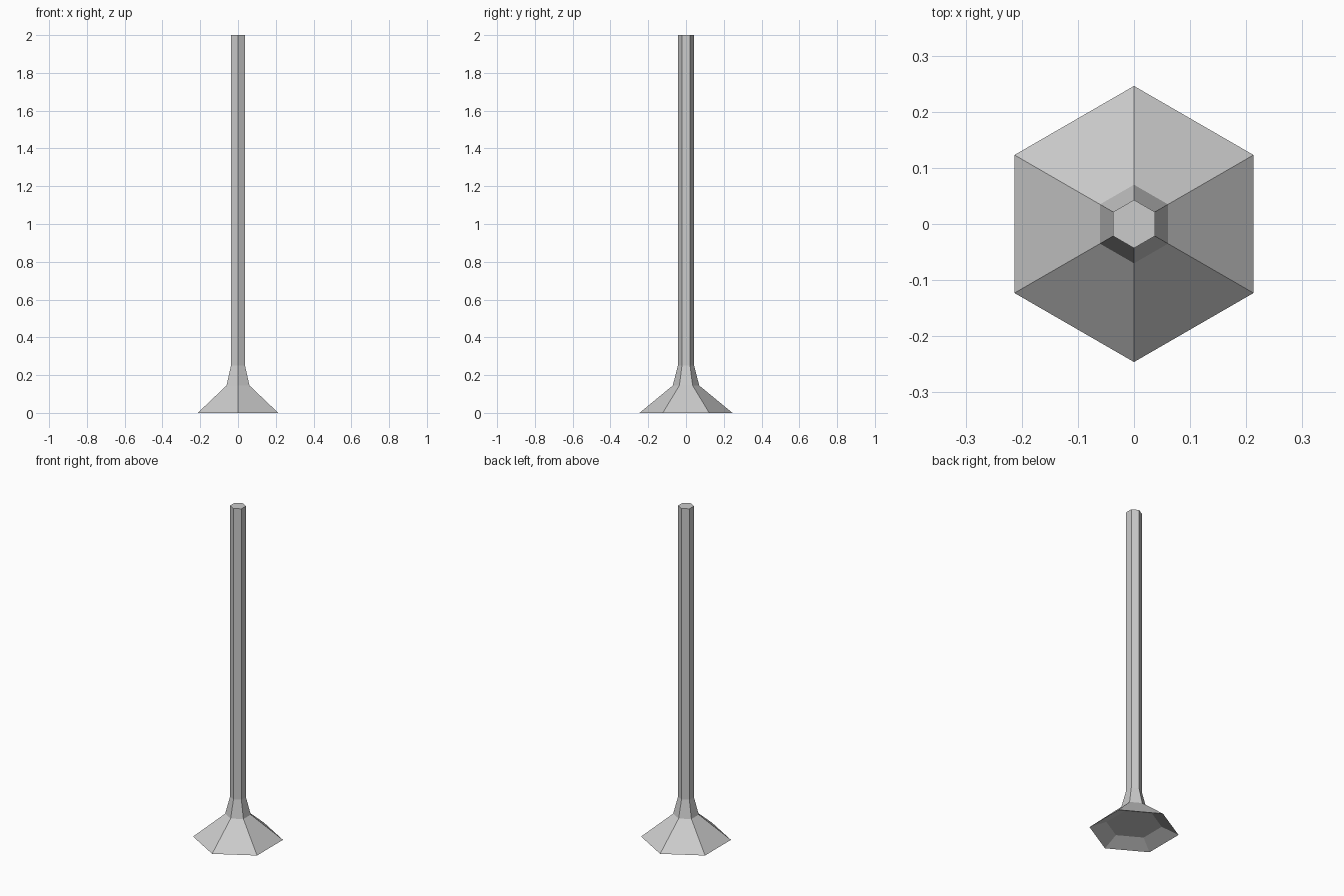
import bpy, bmesh, math

if "Cube" in bpy.data.objects:
    bpy.data.objects.remove(bpy.data.objects["Cube"])

SIDES = 6
# (radius, height) from the recessed underside, over the rim, up to the tip
PROFILE = [(0.153, 0.042), (0.246, 0.0), (0.07, 0.145), (0.043, 0.25), (0.043, 2.0)]


def hex_lathe(name, profile):
    bm = bmesh.new()
    rings = []
    for r, z in profile:
        angles = [math.pi / 2 + math.tau * i / SIDES for i in range(SIDES)]
        rings.append([bm.verts.new((r * math.cos(a), r * math.sin(a), z)) for a in angles])
    for low, high in zip(rings, rings[1:]):
        for i in range(SIDES):
            j = (i + 1) % SIDES
            bm.faces.new((low[i], low[j], high[j], high[i]))
    # Close the recess and the tip
    bm.faces.new(rings[0][::-1])
    bm.faces.new(rings[-1])
    bmesh.ops.recalc_face_normals(bm, faces=bm.faces)
    mesh = bpy.data.meshes.new(name)
    bm.to_mesh(mesh)
    bm.free()
    obj = bpy.data.objects.new(name, mesh)
    bpy.context.collection.objects.link(obj)
    return obj


# Hexagonal post with its flared foot
hex_lathe("post_with_flared_foot", PROFILE)
